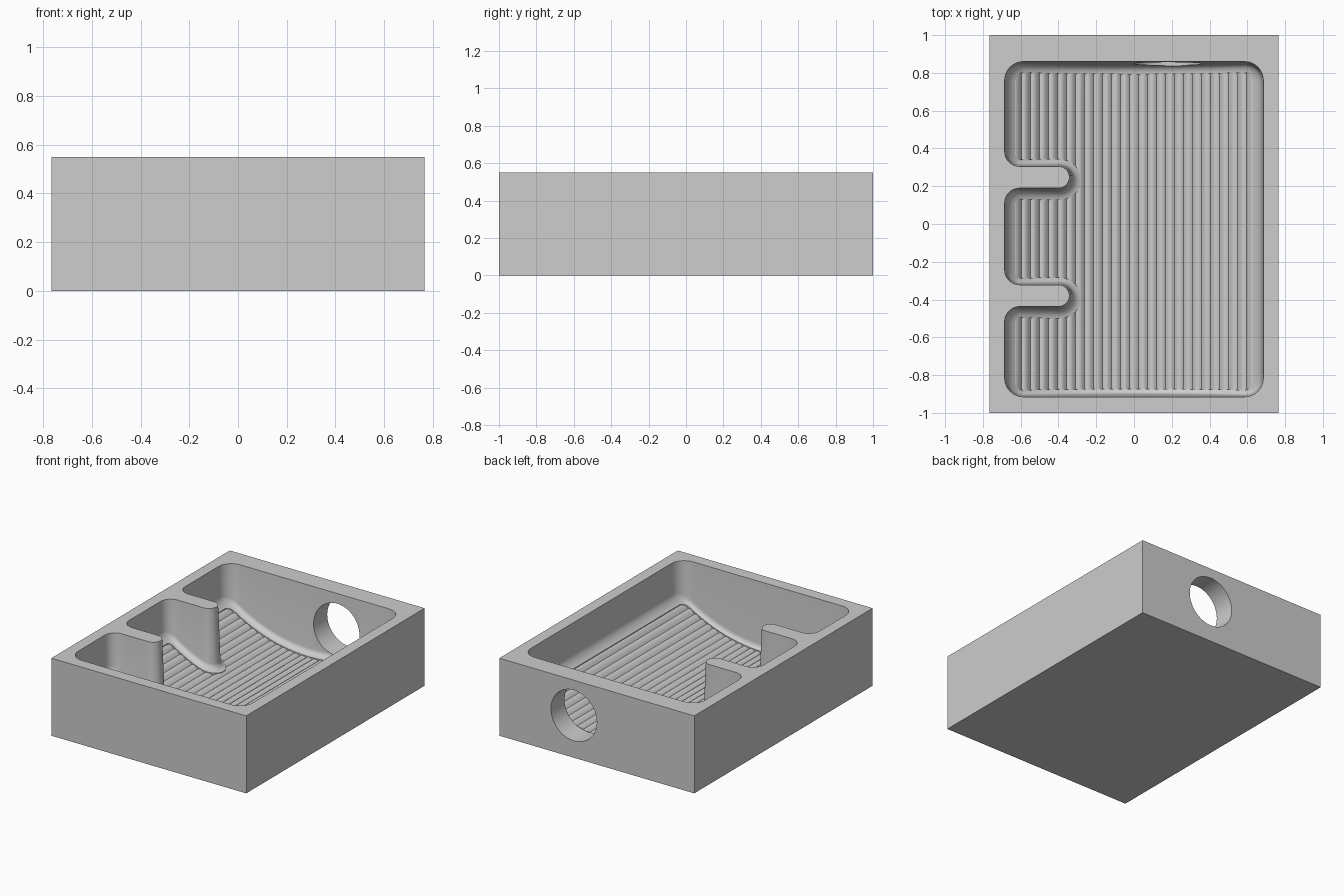
import bpy
import bmesh
from math import sin, cos, pi, radians, sqrt, hypot, ceil

cube = bpy.data.objects.get("Cube")
if cube:
    bpy.data.objects.remove(cube, do_unlink=True)

W, D, H = 1.53, 2.0, 0.55           # outer block
LEFT, RIGHT, FRONT, BACK = -0.685, 0.685, -0.915, 0.86
CORNER, ROOT = 0.1, 0.08
FINGERS = [(0.19, 0.305), (-0.437, -0.322)]
FINGER_TIP = -0.342
BOWL_R, BOWL_Z = 1.16, 0.08
DRAFT, FILLET = 0.04, 0.037
RIB_PITCH, RIB_DEPTH, RIB_DROP = 0.0477, 0.012, 0.003

grey = bpy.data.materials.new("light grey")
grey.use_nodes = True
grey.diffuse_color = (0.61, 0.61, 0.61, 1)
grey.node_tree.nodes["Principled BSDF"].inputs["Base Color"].default_value = (0.61, 0.61, 0.61, 1)


def floor_z(x):
    """Height of the dished floor."""
    return BOWL_Z + BOWL_R - sqrt(BOWL_R ** 2 - x * x)


def make(name, bm):
    bmesh.ops.recalc_face_normals(bm, faces=bm.faces)
    mesh = bpy.data.meshes.new(name)
    bm.to_mesh(mesh)
    bm.free()
    mesh.materials.append(grey)
    obj = bpy.data.objects.new(name, mesh)
    bpy.context.collection.objects.link(obj)
    return obj


def loft(rings):
    """Closed solid through rings of points with equal counts."""
    bm = bmesh.new()
    loops = [[bm.verts.new(p) for p in ring] for ring in rings]
    n = len(loops[0])
    for a, b in zip(loops, loops[1:]):
        for i in range(n):
            j = (i + 1) % n
            bm.faces.new((a[i], a[j], b[j], b[i]))
    bm.faces.new(loops[0])
    bm.faces.new(loops[-1])
    return bm


def arc(cx, cy, r, start, end, facing, steps):
    """Arc points paired with the direction into the pocket."""
    pts = []
    for i in range(steps + 1):
        a = radians(start + (end - start) * i / steps)
        pts.append((cx + r * cos(a), cy + r * sin(a), facing * cos(a), facing * sin(a)))
    return pts


def pocket_outline():
    r = CORNER
    pts = arc(LEFT + r, FRONT + r, r, 180, 270, -1, 8)
    pts += arc(RIGHT - r, FRONT + r, r, 270, 360, -1, 8)
    pts += arc(RIGHT - r, BACK - r, r, 0, 90, -1, 8)
    pts += arc(LEFT + r, BACK - r, r, 90, 180, -1, 8)
    for low, high in FINGERS:
        tip = (high - low) / 2
        pts += arc(LEFT + ROOT, high + ROOT, ROOT, 180, 270, -1, 8)
        pts += arc(FINGER_TIP - tip, (low + high) / 2, tip, 90, -90, 1, 16)
        pts += arc(LEFT + ROOT, low - ROOT, ROOT, 90, 180, -1, 8)
    # Subdivide straight runs so the fillet can follow the dished floor
    full = []
    for p, q in zip(pts, pts[1:] + pts[:1]):
        n = max(1, ceil(hypot(q[0] - p[0], q[1] - p[1]) / 0.05))
        full += [tuple(a + (b - a) * i / n for a, b in zip(p, q)) for i in range(n)]
    return full


# Pocket cutter: drafted walls, fillet along the floor, short sink below it
outline = pocket_outline()


def lower_ring(angle, sunk=False):
    """Ring at an angle around the floor fillet, pushed in by the wall draft."""
    pts = []
    for x, y, nx, ny in outline:
        offset = DRAFT * (H - floor_z(x) - FILLET) + FILLET * (1 - cos(angle))
        px, py = x + 1.2 * nx * offset, y + (ny - 0.24) * offset
        pts.append((px, py, 0.03 if sunk else floor_z(px) + FILLET * (1 - sin(angle))))
    return pts


rings = [[(x, y, z) for x, y, nx, ny in outline] for z in (H + 0.05, H)]
rings += [lower_ring(pi / 2 * i / 6) for i in range(7)]
rings.append(lower_ring(pi / 2, sunk=True))
pocket = make("pocket_cutter", loft(rings))

# Round port through the back wall
port = make("port_cutter", loft([
    [(0.18 + 0.18 * cos(2 * pi * i / 64), y, 0.3 + 0.18 * sin(2 * pi * i / 64))
     for i in range(64)] for y in (0.78, 1.1)]))

# Ribbed floor: rounded ribs running front to back on the dished curve
ribs, steps = 27, 8
half = ribs * RIB_PITCH / 2
profile = []
for i in range(ribs * steps + 1):
    x = -half + i * RIB_PITCH / steps
    crest = sin(pi * (i % steps) / steps)
    profile.append((x, floor_z(x) - RIB_DROP - RIB_DEPTH * (1 - crest)))
profile += [(half, 0.02), (-half, 0.02)]
ribbed_floor = make("ribbed_floor", loft([[(x, y, z) for x, z in profile]
                                          for y in (FRONT, BACK - 0.03)]))

# Tray body: cut the pocket and port, then merge the ribs into one solid
bm = bmesh.new()
bmesh.ops.create_cube(bm, size=1)
for v in bm.verts:
    v.co.x *= W
    v.co.y *= D
    v.co.z = (v.co.z + 0.5) * H
body = make("tray_body", bm)
bpy.ops.object.select_all(action='DESELECT')
body.select_set(True)
bpy.context.view_layer.objects.active = body
for tool, operation in ((pocket, 'DIFFERENCE'), (port, 'DIFFERENCE'), (ribbed_floor, 'UNION')):
    tool.hide_render = True
    mod = body.modifiers.new("shape", 'BOOLEAN')
    mod.operation = operation
    mod.solver = 'EXACT'
    mod.object = tool
    bpy.ops.object.modifier_apply(modifier=mod.name)
    bpy.data.objects.remove(tool, do_unlink=True)
bpy.ops.object.shade_smooth_by_angle(angle=radians(30))
